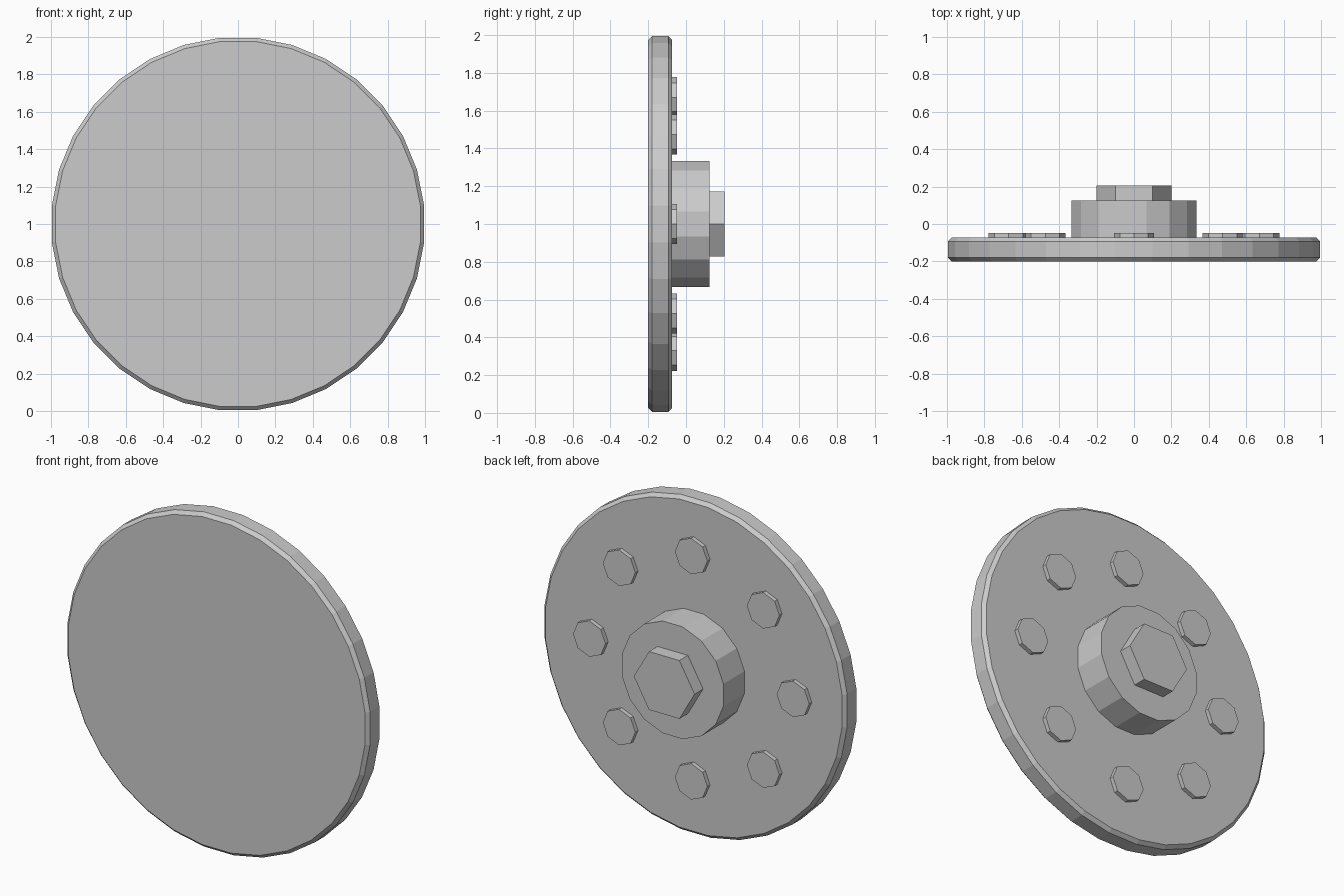
import bpy, bmesh
from math import sin, cos, tau, radians

if "Cube" in bpy.data.objects:
    bpy.data.objects.remove(bpy.data.objects["Cube"])

CZ = 1.0


def disc(name, radius, y0, y1, sides, x=0, z=CZ, phase=0, chamfer=0):
    """Flat-shaded prism along y, optionally chamfered at both rims."""
    rings = [(radius, y0), (radius, y1)]
    if chamfer:
        rings = [(radius - chamfer, y0), (radius, y0 + chamfer),
                 (radius, y1 - chamfer), (radius - chamfer, y1)]
    bm = bmesh.new()
    loops = [[bm.verts.new((x + r * cos(phase + tau * i / sides), y,
                            z + r * sin(phase + tau * i / sides)))
              for i in range(sides)] for r, y in rings]
    for a, b in zip(loops, loops[1:]):
        for i in range(sides):
            j = (i + 1) % sides
            bm.faces.new((a[i], b[i], b[j], a[j]))
    bm.faces.new(loops[0])
    bm.faces.new(loops[-1][::-1])
    bmesh.ops.recalc_face_normals(bm, faces=bm.faces)
    mesh = bpy.data.meshes.new(name)
    bm.to_mesh(mesh)
    bm.free()
    ob = bpy.data.objects.new(name, mesh)
    bpy.context.collection.objects.link(ob)
    return ob


# Main plate with chamfered rim
disc("plate", 1.0, -0.2, -0.073, 32, phase=tau / 64, chamfer=0.02)
# Central hub and hexagonal nut
disc("hub", 0.34, -0.08, 0.125, 16, phase=tau / 32)
disc("hub_nut", 0.2, 0.12, 0.205, 6)
# Ring of bolts
for k in range(8):
    a = tau * k / 8
    disc(f"bolt_{k + 1}", 0.107, -0.08, -0.048, 8,
         x=0.67 * cos(a), z=CZ + 0.67 * sin(a))
